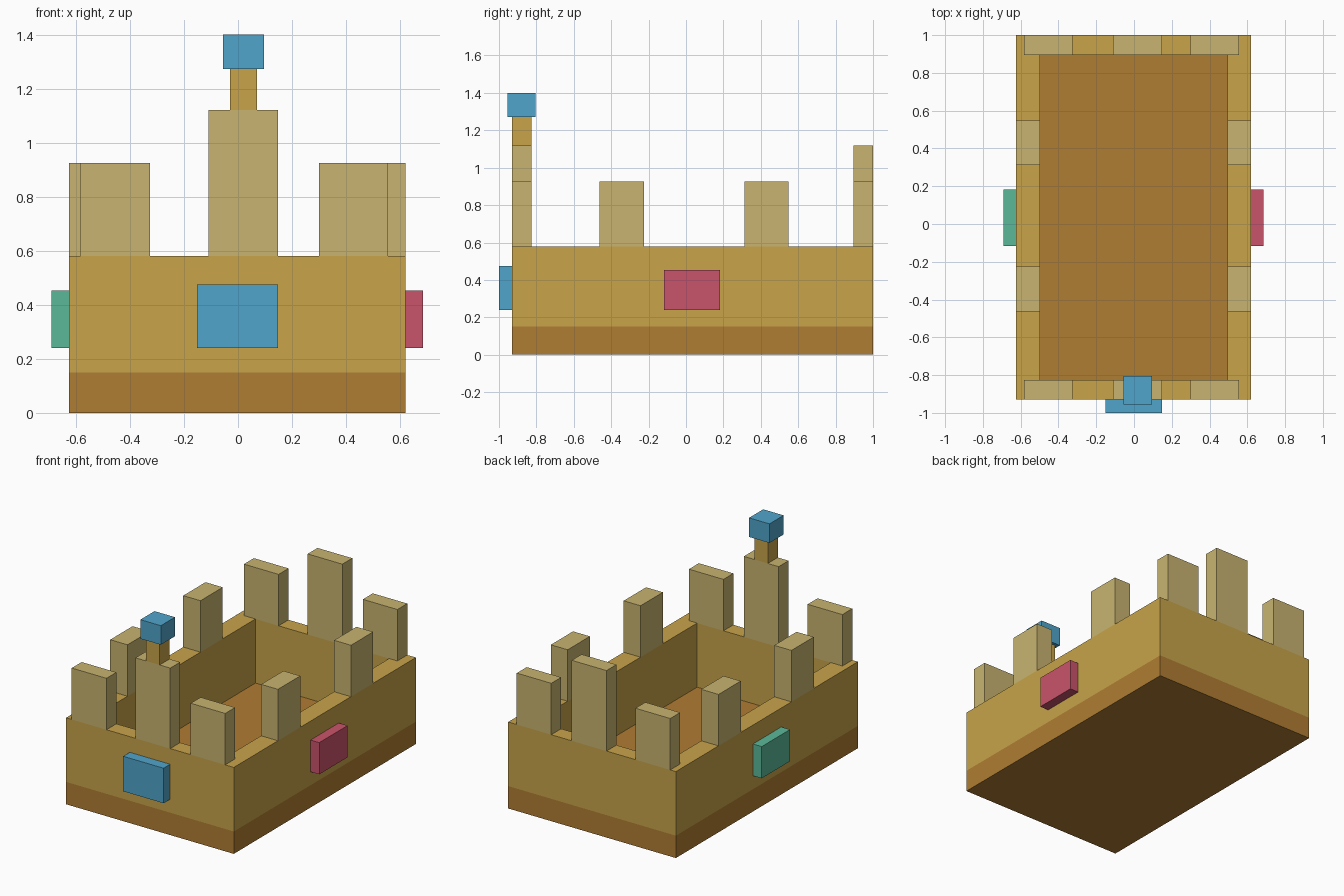
import bpy
import bmesh

if "Cube" in bpy.data.objects:
    bpy.data.objects.remove(bpy.data.objects["Cube"], do_unlink=True)


def material(name, hex_code):
    """Flat material from an sRGB hex code, stored as linear values."""
    srgb = [c / 255 for c in bytes.fromhex(hex_code)]
    linear = [c / 12.92 if c < 0.04 else ((c + 0.055) / 1.055) ** 2.4 for c in srgb]
    mat = bpy.data.materials.new(name)
    mat.use_nodes = True
    mat.diffuse_color = (*linear, 1)
    mat.node_tree.nodes["Principled BSDF"].inputs["Base Color"].default_value = (*linear, 1)
    return mat


brown = material("brown", "B07D33")
ochre = material("ochre", "C8A44A")
sand = material("sand", "C8B470")
blue = material("blue", "50A5CA")
red = material("red", "C9546B")
green = material("green", "5BB899")


def box(name, mat, x, y, z):
    """Axis-aligned block spanning the given (min, max) ranges."""
    bm = bmesh.new()
    bmesh.ops.create_cube(bm, size=1)
    for v in bm.verts:
        v.co = [span[0] if c < 0 else span[1] for c, span in zip(v.co, (x, y, z))]
    mesh = bpy.data.meshes.new(name)
    bm.to_mesh(mesh)
    bm.free()
    mesh.materials.append(mat)
    obj = bpy.data.objects.new(name, mesh)
    bpy.context.collection.objects.link(obj)
    return obj


# Main levels and wall thickness ranges
FLOOR, WALL, LOW, HIGH = 0.15, 0.58, 0.925, 1.12
OUTER_X, INNER_X = (-0.625, 0.62), (-0.497, 0.495)
FRONT, BACK = (-0.93, -0.825), (0.895, 1.0)
RIGHT, LEFT = (OUTER_X[0], INNER_X[0]), (INNER_X[1], OUTER_X[1])

# Base slab and the four walls
box("base", brown, OUTER_X, (FRONT[0], BACK[1]), (0, FLOOR))
for name, y in (("front", FRONT), ("back", BACK)):
    box(name + "_wall", ochre, OUTER_X, y, (FLOOR, WALL))
for name, x in (("right", RIGHT), ("left", LEFT)):
    box(name + "_wall", ochre, x, (FRONT[1], BACK[0]), (FLOOR, WALL))

# Battlements on the end walls, taller in the middle
for end, y in (("front", FRONT), ("back", BACK)):
    for side, x, top in (("right", (-0.583, -0.325), LOW),
                         ("middle", (-0.11, 0.148), HIGH),
                         ("left", (0.3, 0.556), LOW)):
        box(f"{end}_{side}_battlement", sand, x, y, (WALL, top))

# Battlements on the side walls
for side, x in (("right", RIGHT), ("left", LEFT)):
    for end, y in (("front", (-0.462, -0.225)), ("back", (0.312, 0.548))):
        box(f"{side}_{end}_side_battlement", sand, x, y, (WALL, LOW))

# Post and cap on the front middle battlement
box("post", ochre, (-0.03, 0.07), FRONT, (HIGH, 1.272))
box("post_cap", blue, (-0.056, 0.096), (-0.955, -0.805), (1.272, 1.4))

# Coloured plaques on three walls
box("front_plaque", blue, (-0.152, 0.148), (-1, FRONT[0]), (0.24, 0.475))
box("left_plaque", red, (OUTER_X[1], 0.685), (-0.117, 0.183), (0.24, 0.453))
box("right_plaque", green, (-0.69, OUTER_X[0]), (-0.117, 0.183), (0.24, 0.453))
